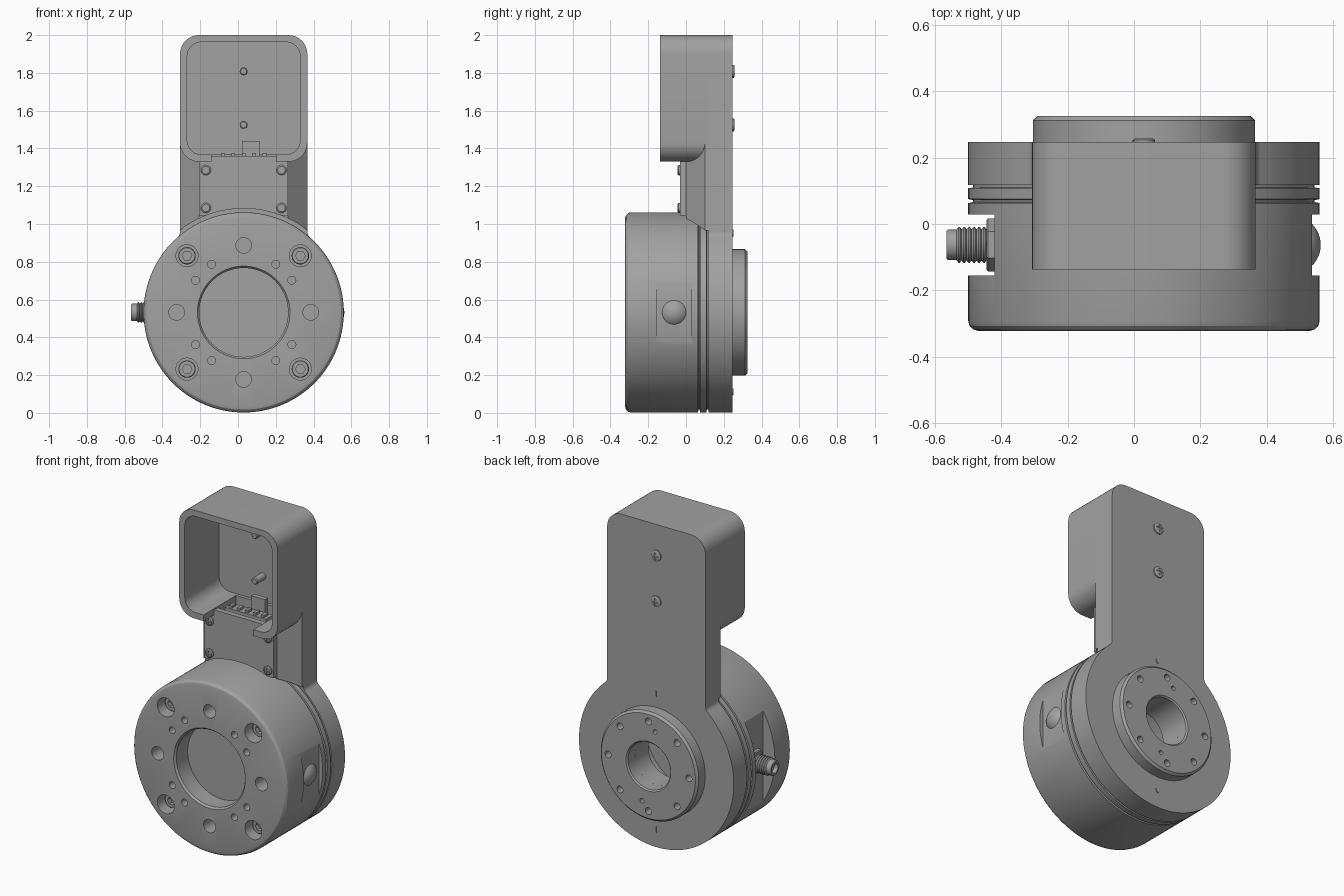
import bpy, bmesh
from math import sin, cos, pi, sqrt, atan2, radians

if "Cube" in bpy.data.objects:
    bpy.data.objects.remove(bpy.data.objects["Cube"])

CX, CZ, R = 0.03, 0.532, 0.53      # drum axis and radius
ARM, TOP, CORNER = 0.337, 2.0, 0.1  # arm half width, top, corner radius
PY = -0.063                        # height line of the side ports

grey = bpy.data.materials.new("plain grey")
grey.use_nodes = True
grey.diffuse_color = (0.36, 0.36, 0.36, 1)
grey.node_tree.nodes["Principled BSDF"].inputs["Base Color"].default_value = grey.diffuse_color

MAP = {"x": lambda u, v, t: (t, u, v),
       "y": lambda u, v, t: (u, t, v),
       "z": lambda u, v, t: (u, v, t)}


def finish(name, bm):
    bmesh.ops.recalc_face_normals(bm, faces=bm.faces[:])
    mesh = bpy.data.meshes.new(name)
    bm.to_mesh(mesh)
    bm.free()
    obj = bpy.data.objects.new(name, mesh)
    bpy.context.collection.objects.link(obj)
    mesh.materials.append(grey)
    return obj


def add_prism(bm, pts, a, b, axis="y", chamfer=0):
    """Extrude an outline from a to b, chamfering the rim at b."""
    f = MAP[axis]
    lo = [bm.verts.new(f(u, v, a)) for u, v in pts]
    hi = [bm.verts.new(f(u, v, b)) for u, v in pts]
    bm.faces.new(lo)
    cap = bm.faces.new(hi)
    for i in range(len(pts)):
        j = (i + 1) % len(pts)
        bm.faces.new((lo[i], lo[j], hi[j], hi[i]))
    if chamfer:
        bmesh.ops.bevel(bm, geom=cap.edges[:], offset=chamfer, segments=1, affect="EDGES")


def prism(name, *shapes, **kw):
    bm = bmesh.new()
    for s in shapes:
        add_prism(bm, *s, **kw)
    return finish(name, bm)


def lathe(name, profile, c=(CX, CZ), axis="y", n=96):
    """Revolve (radius, position) points about an axis through c."""
    bm, f, rings = bmesh.new(), MAP[axis], []
    for r, t in profile:
        if r == 0:
            rings.append([bm.verts.new(f(c[0], c[1], t))] * n)
        else:
            rings.append([bm.verts.new(f(c[0] + r * cos(2 * pi * i / n), c[1] + r * sin(2 * pi * i / n), t))
                          for i in range(n)])
    for k in range(len(rings)):
        p, q = rings[k], rings[(k + 1) % len(rings)]
        for i in range(n):
            j = (i + 1) % n
            quad = list(dict.fromkeys((p[i], p[j], q[j], q[i])))
            if len(quad) > 2:
                bm.faces.new(quad)
    return finish(name, bm)


def arc(u, v, r, a0, a1, n=10):
    return [(u + r * cos(radians(a0 + (a1 - a0) * i / n)),
             v + r * sin(radians(a0 + (a1 - a0) * i / n))) for i in range(n + 1)]


def circle(u, v, r, n=32):
    return arc(u, v, r, 0, 360 - 360 / n, n - 1)


def rect(u0, u1, v0, v1, r=0):
    if not r:
        return [(u0, v0), (u1, v0), (u1, v1), (u0, v1)]
    return (arc(u0 + r, v0 + r, r, 180, 270) + arc(u1 - r, v0 + r, r, 270, 360)
            + arc(u1 - r, v1 - r, r, 0, 90) + arc(u0 + r, v1 - r, r, 90, 180))


def cut(obj, *cutters):
    for c in cutters:
        m = obj.modifiers.new("cut", "BOOLEAN")
        m.operation, m.solver, m.object = "DIFFERENCE", "EXACT", c
        c.hide_render = True
        bpy.context.view_layer.objects.active = obj
        bpy.ops.object.modifier_apply(modifier=m.name)


def screw(name, x, z, r, y0, y1):
    """Low domed head with a cross recess."""
    tip = y0 + (y1 - y0) * 0.6
    head = lathe(name, [(0, y0), (r, y0), (r, tip), (r * 0.75, y1), (0, y1)], (x, z), n=24)
    w, l = r * 0.14, r * 0.6
    cross = [(-w, -l), (w, -l), (w, -w), (l, -w), (l, w), (w, w),
             (w, l), (-w, l), (-w, w), (-l, w), (-l, -w), (-w, -w)]
    c = prism("cross_cutter", ([(x + u, z + v) for u, v in cross], tip, 2 * y1 - tip))
    cut(head, c)
    helpers.append(c)


helpers = []

# Drum: front bore, rounded rim, two grooves, inner cavity
drum = lathe("drum", [(0, -0.2), (0.235, -0.2), (0.235, -0.31), (0.245, -0.322), (0.5, -0.322),
                      (0.515, -0.318), (0.526, -0.307), (R, -0.292), (R, 0.063), (0.515, 0.066),
                      (0.515, 0.072), (R, 0.075), (R, 0.108), (0.515, 0.11), (0.515, 0.118),
                      (0.36, 0.118), (0.36, -0.15), (0, -0.15)], n=128)

# Front holes, grouped by size, and the side recesses
quarter = [(cos(k * pi / 2), sin(k * pi / 2)) for k in range(4)]
diagonal = [(a, b) for a in (-1, 1) for b in (-1, 1)]
holes = [(circle(CX + 0.355 * a, CZ + 0.355 * b, 0.041), -0.4, -0.23) for a, b in quarter]
holes += [(circle(CX + 0.3 * a, CZ + 0.3 * b, 0.058), -0.4, -0.22) for a, b in diagonal]
for p, q in ((0.17, 0.255), (0.255, 0.17)):
    holes += [(circle(CX + p * a, CZ + q * b, 0.021, 20), -0.4, -0.25) for a, b in diagonal]
front_cut = prism("front_hole_cutter", *holes)
port_rect = rect(-0.155, 0.028, 0.1, 0.96)
side_cut = prism("side_cutter", (port_rect, -0.7, -0.42), (port_rect, 0.537, 0.7), axis="x")
cut(drum, front_cut, side_cut)
helpers += [front_cut, side_cut]

# Socket screws sunk in the diagonal holes
for a, b in diagonal:
    c = (CX + 0.3 * a, CZ + 0.3 * b)
    bolt = lathe("socket_bolt", [(0, -0.22), (0.046, -0.22), (0.046, -0.262), (0.042, -0.267), (0, -0.267)], c, n=32)
    hexa = prism("hex_cutter", (circle(*c, 0.026, 6), -0.3, -0.24))
    cut(bolt, hexa)
    helpers.append(hexa)

# Back cover: disc running into the arm with small fillets and rounded top
f = 0.04
fz = sqrt((R + f) ** 2 - (ARM + f) ** 2)
a0 = math_deg = atan2(fz, ARM + f) * 180 / pi
side = arc(0, 0, R, -90, a0, 48)[:-1] + arc(ARM + f, fz, f, 180 + a0, 180, 8)
side += arc(ARM - CORNER, TOP - CZ - CORNER, CORNER, 0, 90)
outline = side + [(-u, v) for u, v in reversed(side[1:])]
outline = [(CX + u, CZ + v) for u, v in outline]
cover = prism("back_cover", (outline, 0.118, 0.247), chamfer=0.012)

# Upper case and tapered neck
x0, x1 = CX - ARM, CX + ARM
case = prism("upper_case", (rect(x0, x1, 1.33, TOP, CORNER), -0.137, 0.118))
neck_section = [(x0, 0.118), (x0, 0.1), (CX - 0.236, 0), (CX + 0.236, 0), (x1, 0.1), (x1, 0.118)]
neck = prism("neck", (neck_section, 0.9, 1.43), axis="z")
plate = prism("neck_plate", (rect(CX - 0.236, CX + 0.236, 1.045, 1.36), -0.033, 0))

# Hollow the case and the neck, clear the drum, bore the centre
cavity = prism("cavity_cutter", (rect(x0 + 0.038, x1 - 0.038, 1.368, TOP - 0.037, 0.075), -0.3, 0.2))
duct = prism("duct_cutter", (rect(CX - 0.17, CX + 0.17, 1.13, 1.42), -0.3, 0.18))
clear = prism("drum_clearance_cutter", (circle(CX, CZ, 0.55, 128), -0.3, 0.119))
bore = prism("bore_cutter", (circle(CX, CZ, 0.145, 64), 0, 0.5))
cut(case, cavity, duct)
cut(neck, cavity, duct, clear)
cut(cover, cavity, duct, bore)
cut(plate, clear)
helpers += [cavity, duct, clear, bore]

# Rear hub ring with its bolt circle
hub = lathe("rear_hub", [(0.145, 0.2), (0.145, 0.317), (0.153, 0.325), (0.322, 0.325), (0.335, 0.312),
                         (0.335, 0.24), (0.3, 0.24), (0.3, 0.2)])
ring = [(circle(CX + 0.277 * cos(k * pi / 4), CZ + 0.277 * sin(k * pi / 4), 0.021, 20), 0.26, 0.4) for k in range(8)]
ring += [(circle(CX - s * 0.045, CZ + s * 0.225, 0.014, 16), 0.26, 0.4) for s in (-1, 1)]
hub_cut = prism("hub_hole_cutter", *ring)
cut(hub, hub_cut)
helpers.append(hub_cut)

# Small index marks above and below the hub
for s in (-1, 1):
    z = CZ + s * 0.42
    prism("index_mark", (arc(CX, z, 0.018, -90, 90), 0.24, 0.252))

# Screws on the neck plate, and case screws with their posts
for x in (CX - 0.2, CX + 0.2):
    for z in (1.085, 1.285):
        screw("plate_screw", x, z, 0.027, -0.033, -0.045)
for z in (1.525, 1.808):
    screw("case_screw", CX, z, 0.034, 0.247, 0.258)
    lathe("case_post", [(0, 0.21), (0.021, 0.21), (0.021, 0.12), (0.016, 0.115), (0, 0.115)], (CX, z), n=24)

# Cable header at the foot of the case
prism("cable_header", (rect(CX - 0.14, CX + 0.14, 1.27, 1.36), 0.03, 0.1))
prism("header_tab", (rect(0.02, 0.115, 1.3, 1.44), 0.1, 0.13))
for k in range(5):
    u = CX - 0.11 + k * 0.055
    prism("header_pin", (rect(u - 0.01, u + 0.01, 1.34, 1.375), 0.04, 0.08))

# Threaded side connector with hex nut
prism("connector_nut", (circle(PY, CZ, 0.08, 6), -0.41, -0.445), axis="x", chamfer=0.005)
thread = [(0, -0.3), (0.046, -0.3), (0.046, -0.44)]
for k in range(6):
    t = -0.445 - k * 0.015
    thread += [(0.047, t), (0.054, t - 0.005), (0.054, t - 0.009)]
thread += [(0.046, -0.535), (0.046, -0.56), (0.042, -0.566), (0.03, -0.566), (0.03, -0.54), (0, -0.54)]
lathe("side_connector", thread, (PY, CZ), "x", 40)

# Ball set in the opposite side
ball = [(0.09 * sin(k * pi / 24), 0.473 + 0.09 * cos(k * pi / 24)) for k in range(1, 24)]
lathe("side_ball", [(0, 0.563)] + ball + [(0, 0.383)], (PY, CZ), "x", 48)

for h in helpers:
    bpy.data.objects.remove(h)

# Smooth the curved faces, keep crisp edges
for o in bpy.context.collection.objects:
    if o.type == "MESH":
        bpy.ops.object.select_all(action="DESELECT")
        o.select_set(True)
        bpy.context.view_layer.objects.active = o
        bpy.ops.object.shade_smooth_by_angle(angle=radians(30))
